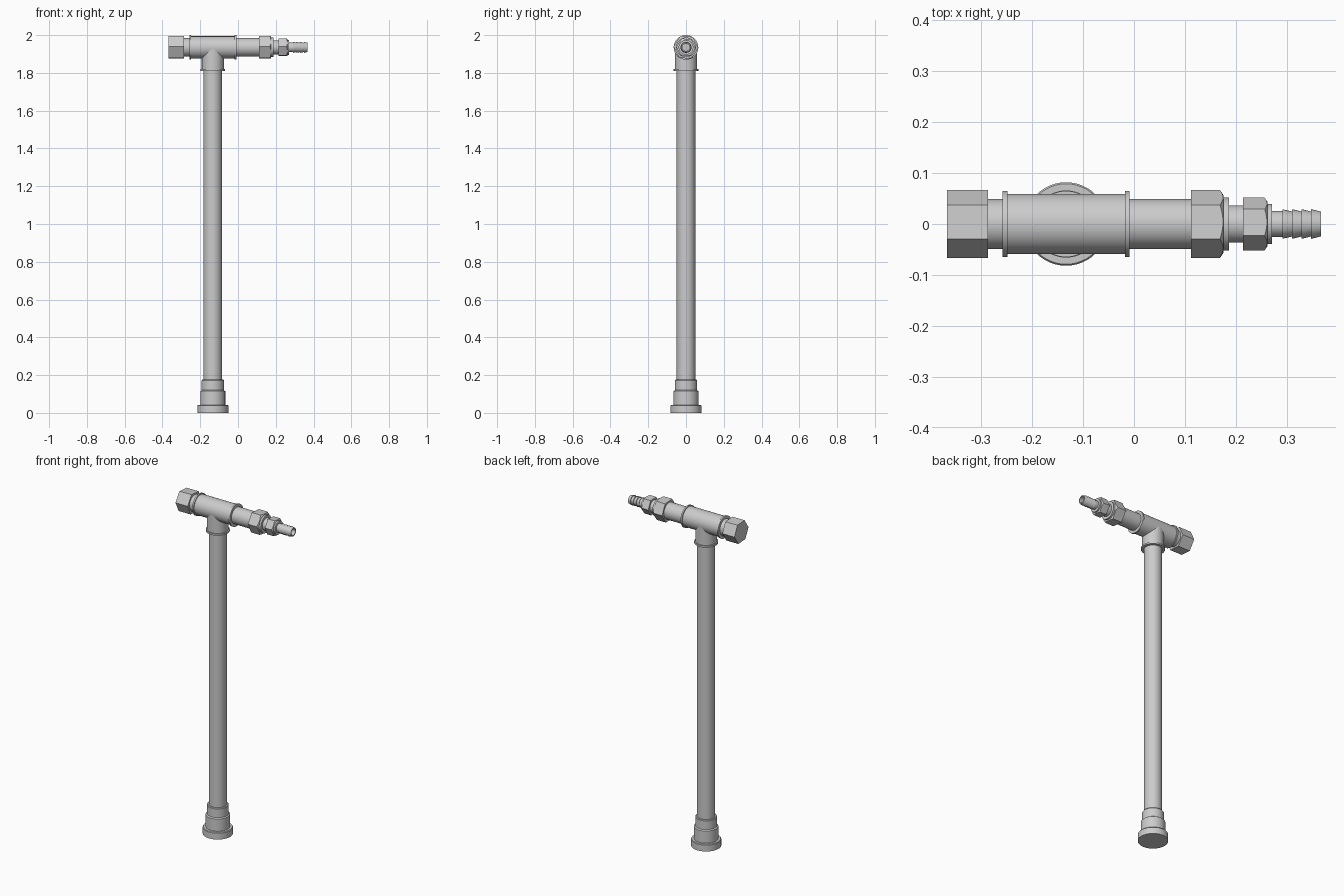
import bpy, bmesh, math
from mathutils import Matrix

if "Cube" in bpy.data.objects:
    bpy.data.objects.remove(bpy.data.objects["Cube"])

AXIS_Z = 1.935      # height of the horizontal run
STEM_X = -0.1335    # x of the vertical pipe
ALONG_X = Matrix.Translation((0, 0, AXIS_Z)) @ Matrix.Rotation(math.pi / 2, 4, 'Y')
ALONG_Z = Matrix.Translation((STEM_X, 0, 0))


def lathe(name, profile, frame, sides=48, turn=0.0, closed=False):
    """Revolve (radius, position) points around the axis of the frame."""
    bm = bmesh.new()
    rings = []
    for r, h in profile:
        rings.append([bm.verts.new((r * math.cos(turn + math.tau * i / sides),
                                    r * math.sin(turn + math.tau * i / sides), h))
                      for i in range(sides)])
    pairs = list(zip(rings, rings[1:]))
    if closed:
        pairs.append((rings[-1], rings[0]))
    else:
        bm.faces.new(rings[0][::-1])
        bm.faces.new(rings[-1])
    for a, b in pairs:
        for i in range(sides):
            j = (i + 1) % sides
            bm.faces.new((a[i], a[j], b[j], b[i]))
    bmesh.ops.recalc_face_normals(bm, faces=bm.faces)
    bm.transform(frame)
    me = bpy.data.meshes.new(name)
    bm.to_mesh(me)
    bm.free()
    ob = bpy.data.objects.new(name, me)
    bpy.context.collection.objects.link(ob)
    return ob


def smooth(ob):
    bpy.ops.object.select_all(action='DESELECT')
    ob.select_set(True)
    bpy.context.view_layer.objects.active = ob
    bpy.ops.object.shade_smooth_by_angle(angle=math.radians(25))


def hex_nut(name, r, x0, x1, chamfer=0.0):
    """Hexagon along x; optional turned chamfer on its +x end."""
    ob = lathe(name, [(r, x0), (r, x1)], ALONG_X, 6, math.radians(30 - 4))
    if chamfer:
        cutter = lathe(name + "_cutter", [(r * 1.02, x0 - 0.01), (r * 1.02, x1 - chamfer),
                                          (r * 0.84, x1), (r * 0.5, x1)], ALONG_X, 96)
        cutter.hide_render = True
        mod = ob.modifiers.new("chamfer", 'BOOLEAN')
        mod.operation = 'INTERSECT'
        mod.solver = 'EXACT'
        mod.object = cutter
        bpy.context.view_layer.objects.active = ob
        bpy.ops.object.modifier_apply(modifier=mod.name)
        bpy.data.objects.remove(cutter)
        smooth(ob)
    return ob


# Stepped foot and vertical pipe
smooth(lathe("foot", [(0.082, 0), (0.082, 0.038), (0.079, 0.042), (0.066, 0.042),
                      (0.066, 0.115), (0.059, 0.12), (0.059, 0.172), (0.056, 0.176)], ALONG_Z))
smooth(lathe("stem_pipe", [(0.049, 0.1), (0.049, 1.86)], ALONG_Z))

# Tee fitting with rims on its three openings
smooth(lathe("tee_branch", [(0.065, 1.81), (0.065, 1.82), (0.0585, 1.82),
                            (0.0585, AXIS_Z)], ALONG_Z))
smooth(lathe("tee_run", [(0.065, -0.258), (0.065, -0.249), (0.059, -0.249),
                         (0.059, -0.018), (0.065, -0.018), (0.065, -0.009)], ALONG_X))

# Left nipple with hexagonal end cap
smooth(lathe("left_nipple", [(0.049, -0.30), (0.049, -0.25)], ALONG_X))
hex_nut("end_cap", 0.0667, -0.367, -0.287)

# Right nipple, large nut and reducer
smooth(lathe("right_nipple", [(0.049, -0.02), (0.049, 0.12)], ALONG_X))
hex_nut("large_nut", 0.0667, 0.112, 0.176, 0.008)
smooth(lathe("reducer", [(0.052, 0.17), (0.052, 0.187), (0.0365, 0.187), (0.0365, 0.22)], ALONG_X))

# Small nut with collar
hex_nut("small_nut", 0.052, 0.214, 0.262, 0.006)
smooth(lathe("small_collar", [(0.039, 0.255), (0.039, 0.271)], ALONG_X))

# Hollow hose barb
pts = [(0.019, 0.265), (0.0255, 0.265), (0.0255, 0.2925 - 0.0005)]
pts[2] = (0.0255, 0.292)
for i in range(4):
    x = 0.292 + i * 0.01875
    pts += [(0.029, x), (0.0245, x + 0.01875)]
pts.append((0.019, 0.367))
smooth(lathe("hose_barb", pts, ALONG_X, closed=True))
